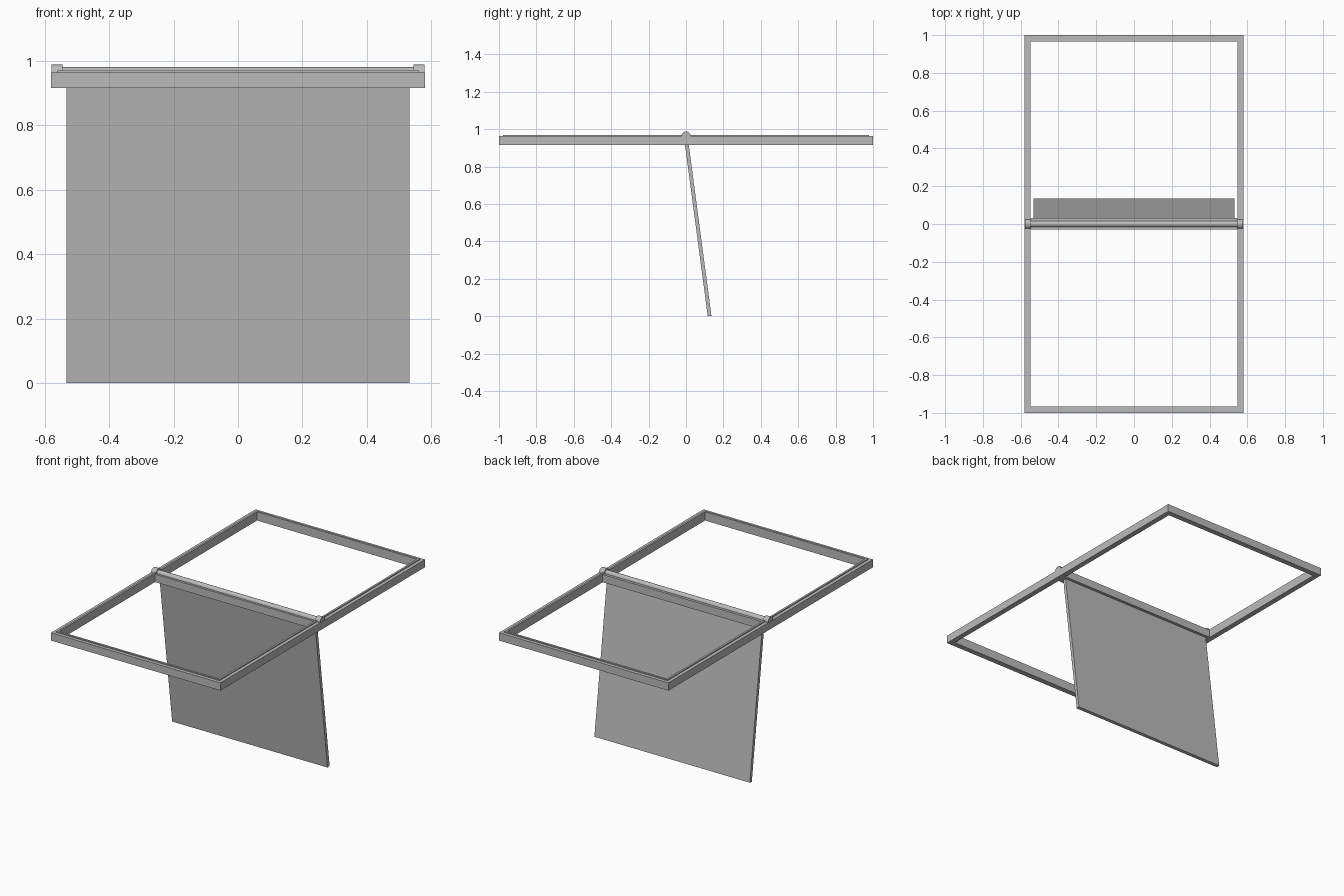
import bpy, math
from mathutils import Vector

cube = bpy.data.objects.get("Cube")
if cube:
    bpy.data.objects.remove(cube, do_unlink=True)

grey = bpy.data.materials.new("plain_grey")
grey.use_nodes = True
colour = (0.5, 0.5, 0.5, 1)
grey.diffuse_color = colour
grey.node_tree.nodes["Principled BSDF"].inputs["Base Color"].default_value = colour


def box(name, low, high):
    low, high = Vector(low), Vector(high)
    bpy.ops.mesh.primitive_cube_add(size=1, location=(low + high) / 2)
    ob = bpy.context.object
    ob.name = name
    ob.scale = high - low
    bpy.ops.object.transform_apply(location=False, rotation=False, scale=True)
    ob.data.materials.append(grey)
    return ob


def rod(name, x, z, radius, length):
    bpy.ops.mesh.primitive_cylinder_add(vertices=20, radius=radius, depth=length,
                                        location=(x, 0, z), rotation=(0, math.pi / 2, 0))
    ob = bpy.context.object
    ob.name = name
    ob.data.materials.append(grey)
    bpy.ops.object.shade_smooth_by_angle()


def ring(name, x, y, width, bottom, top):
    """Rectangular frame made of four bars."""
    for s, side in ((1, "left"), (-1, "right")):
        a, b = sorted((s * x, s * (x - width)))
        box(name + "_" + side, (a, -y, bottom), (b, y, top))
    for s, side in ((1, "back"), (-1, "front")):
        a, b = sorted((s * y, s * (y - width)))
        box(name + "_" + side, (width - x, a, bottom), (x - width, b, top))


# Horizontal frame with a thin raised bead along its inner edge
ring("frame", 0.58, 1.0, 0.033, 0.915, 0.963)
ring("frame_bead", 0.559, 0.979, 0.012, 0.963, 0.969)

# Cross beam, hinge rod and end collars
box("cross_beam", (-0.55, -0.03, 0.915), (0.55, 0.033, 0.963))
rod("hinge_rod", 0, 0.963, 0.017, 1.12)
for s, side in ((1, "left"), (-1, "right")):
    rod("hinge_collar_" + side, s * 0.561, 0.963, 0.025, 0.034)

# Hanging panel with edge strips, swung toward the back
tilt = math.atan2(0.122, 0.92)
pivot = Vector((0, 0.003, 0.93))
length = 0.9365
parts = [box("panel", (-0.52, -0.01, -length + 0.01), (0.52, 0.01, 0)),
         box("panel_bottom_strip", (-0.52, -0.01, -length), (0.52, 0.01, -length + 0.01))]
for s, side in ((1, "left"), (-1, "right")):
    a, b = sorted((s * 0.52, s * 0.532))
    parts.append(box("panel_edge_" + side, (a, -0.01, -length), (b, 0.01, 0)))
for ob in parts:
    centre = ob.location.copy()
    ob.rotation_euler.x = tilt
    ob.location = pivot + ob.rotation_euler.to_matrix() @ centre
